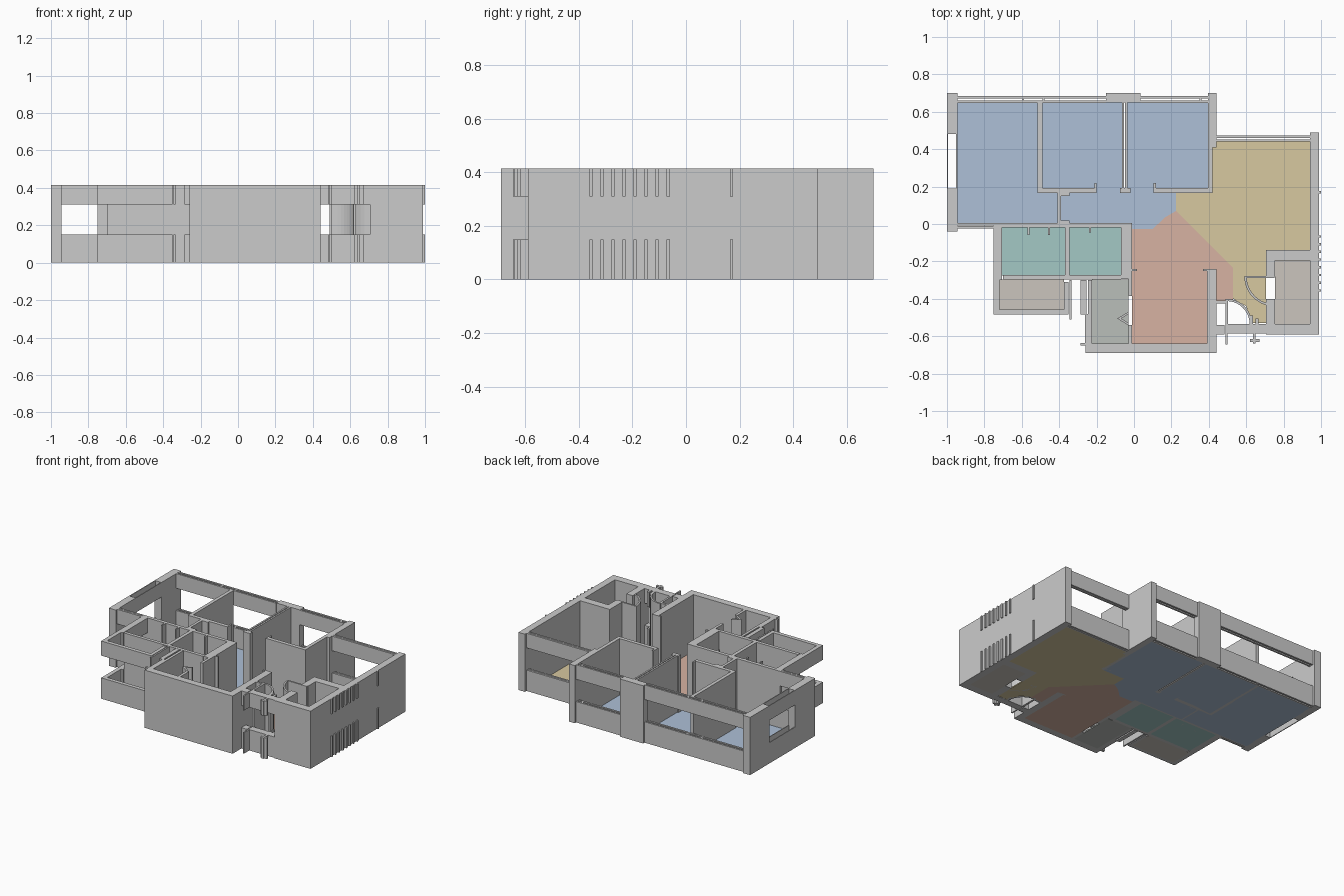
import bpy, bmesh, math

H = 0.415                # wall height
SILL, HEAD = 0.15, 0.31  # window opening heights
FLOOR = 0.008


def finish(name, bm, color=None):
    me = bpy.data.meshes.new(name)
    bmesh.ops.recalc_face_normals(bm, faces=bm.faces)
    bm.to_mesh(me)
    bm.free()
    ob = bpy.data.objects.new(name, me)
    bpy.context.collection.objects.link(ob)
    if color:
        mat = bpy.data.materials.new(name + "_color")
        mat.diffuse_color = (*color, 1)
        me.materials.append(mat)
    return ob


def prism(bm, pts, z0, z1):
    face = bm.faces.new([bm.verts.new((x, y, z0)) for x, y in pts])
    ext = bmesh.ops.extrude_face_region(bm, geom=[face], use_keep_orig=True)
    for v in ext["geom"]:
        if isinstance(v, bmesh.types.BMVert):
            v.co.z = z1


def rect(x0, x1, y0, y1):
    return [(x0, y0), (x1, y0), (x1, y1), (x0, y1)]


def walls(name, rects, spans=((0, H),)):
    bm = bmesh.new()
    for r in rects:
        for z0, z1 in spans:
            prism(bm, rect(*r), z0, z1)
    return finish(name, bm)


def windows(name, rects):
    return walls(name, rects, ((0, SILL), (HEAD, H)))


def floor(name, polys, color):
    bm = bmesh.new()
    for p in polys:
        prism(bm, p, 0, FLOOR)
    return finish(name, bm, color)


def door_swing(name, cx, cy, r, a0, leaf, t=0.012):
    """Quarter-circle strip plus the straight door leaf."""
    bm = bmesh.new()
    angs = [math.radians(a0 + 90 * i / 10) for i in range(11)]
    pts = [(cx + r * math.cos(a), cy + r * math.sin(a)) for a in angs]
    pts += [(cx + (r - t) * math.cos(a), cy + (r - t) * math.sin(a)) for a in reversed(angs)]
    prism(bm, pts, 0, H)
    prism(bm, rect(*leaf), 0, H)
    return finish(name, bm)


# Outer full-height walls
walls("west_wall", [(-1, -0.945, 0.48, 0.70), (-1, -0.945, -0.04, 0.19)])
walls("north_columns", [(-0.15, 0.035, 0.65, 0.70), (0.395, 0.44, 0.41, 0.70)])
walls("east_wall", [(0.94, 0.99, -0.59, 0.49)])
walls("south_wall", [(-0.26, 0.44, -0.69, -0.64), (0.39, 0.44, -0.69, -0.24)])
walls("shaft_walls", [(0.705, 0.99, -0.195, -0.14), (0.705, 0.755, -0.28, -0.14),
                      (0.705, 0.755, -0.59, -0.40), (0.705, 0.99, -0.59, -0.535)])

# Interior partitions
walls("bedroom_partitions", [
    (-0.515, -0.49, 0.165, 0.65), (-0.065, -0.053, 0.165, 0.65), (-0.047, -0.035, 0.165, 0.65),
    (-0.515, -0.20, 0.165, 0.192), (-0.075, -0.02, 0.165, 0.192),
    (0.105, 0.42, 0.165, 0.192), (0.105, 0.117, 0.165, 0.22), (0.395, 0.42, 0.165, 0.42),
    (-0.21, -0.20, 0.165, 0.22)])
walls("hall_partitions", [(-0.41, -0.39, 0, 0.165), (-0.41, -0.345, 0.15, 0.168),
                          (-0.41, -0.345, 0, 0.02)])
walls("bathroom_walls", [
    (-0.75, -0.01, -0.02, 0.005), (-0.37, -0.345, -0.29, 0), (-0.07, -0.01, -0.295, 0.005),
    (-0.70, -0.07, -0.298, -0.274), (-0.57, -0.56, -0.06, 0), (-0.46, -0.45, -0.06, 0),
    (-0.24, -0.23, -0.045, 0)])
walls("kitchen_walls", [(-0.245, -0.225, -0.65, -0.30), (-0.03, -0.01, -0.385, -0.29),
                        (-0.03, -0.01, -0.65, -0.54), (-0.01, 0.015, -0.25, -0.24),
                        (0.37, 0.39, -0.25, -0.24)])

# Window bands: sill below, lintel above, in paired thin leaves
for name, x0, x1, y0, y1 in [("north_window_left", -0.945, -0.15, 0.647, 0.684),
                             ("north_window_mid", 0.035, 0.395, 0.647, 0.684),
                             ("living_window", 0.44, 0.94, 0.44, 0.472),
                             ("bedroom_south_window", -0.945, -0.75, -0.025, 0.005)]:
    windows(name, [(x0, x1, y0, y0 + 0.013), (x0, x1, y1 - 0.013, y1)])
windows("north_window_posts", [(x, x + 0.012, 0.65, 0.68) for x in (-0.6, -0.49, 0.01, 0.35)])
windows("west_window", [(-1, -0.994, 0.19, 0.48), (-0.951, -0.945, 0.19, 0.48)])
windows("bathroom_west_window", [(-0.75, -0.705, -0.30, -0.01)])
windows("balcony_parapet", [(-0.75, -0.72, -0.485, -0.29), (-0.75, -0.35, -0.485, -0.457),
                            (-0.375, -0.35, -0.485, -0.31), (-0.345, -0.335, -0.51, -0.30)])
windows("kitchen_west_window", [(-0.285, -0.255, -0.485, -0.30), (-0.262, -0.24, -0.65, -0.48),
                                (-0.285, -0.26, -0.65, -0.635)])
windows("entry_frame", [
    (0.44, 0.485, -0.59, -0.54), (0.49, 0.67, -0.585, -0.535), (0.67, 0.705, -0.585, -0.535),
    (0.49, 0.50, -0.645, -0.58), (0.62, 0.67, -0.63, -0.615), (0.635, 0.65, -0.64, -0.58),
    (0.62, 0.635, -0.54, -0.49), (0.65, 0.665, -0.54, -0.505), (0.44, 0.49, -0.425, -0.41)])

# Small fins on the east face
windows("east_fins", [(0.985, 1.0, y - 0.006, y + 0.006)
                      for y in [-0.355 + 0.0412 * i for i in range(8)] + [0.17]])

# Door swings
door_swing("entry_door", 0.495, -0.535, 0.135, 0, (0.488, 0.502, -0.535, -0.40))
door_swing("shaft_door", 0.75, -0.28, 0.16, 180, (0.59, 0.75, -0.29, -0.278))
bm = bmesh.new()
prism(bm, [(-0.09, -0.505), (-0.03, -0.47), (-0.03, -0.482), (-0.068, -0.505),
           (-0.03, -0.53), (-0.03, -0.542)], 0, H)
finish("kitchen_door", bm)

# Coloured floors
floor("bedroom_floor", [
    [(-0.95, 0.005), (-0.41, 0.005), (-0.41, 0.17), (-0.51, 0.17), (-0.51, 0.65), (-0.95, 0.65)],
    rect(-0.495, -0.06, 0.165, 0.65), rect(-0.04, 0.395, 0.165, 0.65),
    [(-0.40, 0.0), (-0.01, 0.0), (-0.01, -0.027), (0.10, -0.027), (0.165, 0.035), (0.225, 0.07),
     (0.225, 0.165), (-0.40, 0.165)]], (0.42, 0.53, 0.68))
floor("living_floor", [[
    (0.225, 0.165), (0.225, 0.07), (0.53, -0.235), (0.53, -0.40), (0.60, -0.44), (0.63, -0.53),
    (0.705, -0.53), (0.705, -0.14), (0.94, -0.14), (0.94, 0.445), (0.41, 0.445), (0.41, 0.165)]],
    (0.68, 0.58, 0.35))
floor("dining_floor", [[
    (-0.01, -0.027), (0.10, -0.027), (0.165, 0.035), (0.225, 0.07), (0.53, -0.235),
    (0.53, -0.41), (0.44, -0.41), (0.44, -0.245), (0.39, -0.245), (0.39, -0.64), (-0.01, -0.64)]],
    (0.68, 0.45, 0.36))
floor("bathroom_floor", [rect(-0.705, -0.37, -0.275, -0.01), rect(-0.345, -0.07, -0.275, -0.01)],
      (0.37, 0.58, 0.56))
floor("balcony_floor", [rect(-0.72, -0.375, -0.46, -0.298), rect(0.755, 0.94, -0.535, -0.195)],
      (0.60, 0.56, 0.51))
floor("kitchen_floor", [rect(-0.225, -0.03, -0.64, -0.298)], (0.49, 0.52, 0.49))
